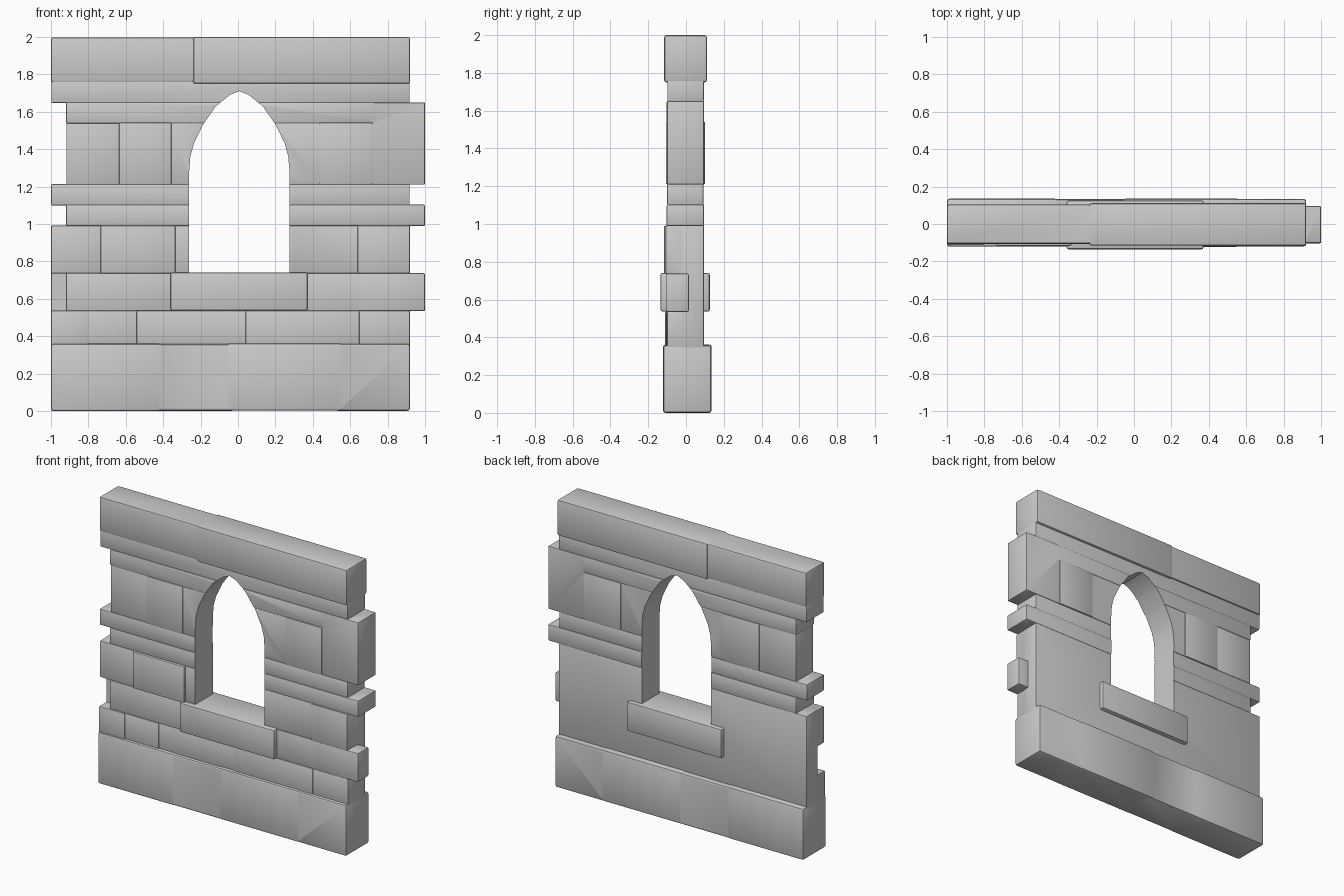
import bpy, bmesh

if "Cube" in bpy.data.objects:
    bpy.data.objects.remove(bpy.data.objects["Cube"])


def add_block(bm, x0, x1, y0, y1, z0, z1, bevel=0.008):
    """Add one bevelled stone block to a bmesh."""
    verts = bmesh.ops.create_cube(bm, size=1)["verts"]
    for v in verts:
        v.co = (x0 + (v.co.x + 0.5) * (x1 - x0),
                y0 + (v.co.y + 0.5) * (y1 - y0),
                z0 + (v.co.z + 0.5) * (z1 - z0))
    if bevel:
        edges = list({e for v in verts for e in v.link_edges})
        bmesh.ops.bevel(bm, geom=edges, offset=bevel, segments=2,
                        profile=0.5, affect='EDGES')


def to_object(name, bm):
    bmesh.ops.recalc_face_normals(bm, faces=bm.faces)
    mesh = bpy.data.meshes.new(name)
    bm.to_mesh(mesh)
    bm.free()
    ob = bpy.data.objects.new(name, mesh)
    bpy.context.collection.objects.link(ob)
    return ob


def masonry(name, blocks, cutter, bevel):
    """Merge overlapping blocks into one skin and cut the window opening."""
    bm = bmesh.new()
    for b in blocks:
        add_block(bm, *b[:6], bevel=b[6] if len(b) > 6 else bevel)
    ob = to_object(name, bm)
    mod = ob.modifiers.new("opening", 'BOOLEAN')
    mod.operation, mod.solver, mod.use_self = 'DIFFERENCE', 'EXACT', True
    mod.object = cutter
    bpy.ops.object.select_all(action='DESELECT')
    bpy.context.view_layer.objects.active = ob
    ob.select_set(True)
    bpy.ops.object.modifier_apply(modifier=mod.name)
    bpy.ops.object.shade_smooth_by_angle(angle=0.6)
    return ob


# Pointed window opening
half = [(0.268, 0.72), (0.268, 1.28), (0.262, 1.36), (0.243, 1.43),
        (0.195, 1.53), (0.125, 1.63), (0.05, 1.69)]
outline = half + [(0, 1.71)] + [(-x, z) for x, z in reversed(half)]
bm = bmesh.new()
face = bm.faces.new([bm.verts.new((x + 0.007, -0.4, z)) for x, z in outline])
ext = bmesh.ops.extrude_face_region(bm, geom=[face])["geom"]
for v in ext:
    if isinstance(v, bmesh.types.BMVert):
        v.co.y = 0.4
cutter = to_object("window_cutter", bm)
cutter.hide_render = True

# Solid core and the plain lower back slab
blocks = [(-0.915, 0.915, -0.093, 0.088, 0.33, 1.78, 0),
          (-1.0, 0.92, -0.03, 0.095, 0.34, 0.993)]

# Lower courses: z range, then stones as x0, x1, front y
lower = [
    (0.34, 0.537, [(-0.999, -0.80, -0.110), (-0.81, -0.54, -0.105),
                   (-0.55, 0.05, -0.099), (0.04, 0.65, -0.104),
                   (0.64, 0.919, -0.1)]),
    (0.535, 0.737, [(-0.92, -0.35, -0.103), (-0.36, 0.36, -0.098),
                    (0.35, 0.65, -0.1), (0.64, 1.0, -0.104)]),
    (0.735, 0.991, [(-0.999, -0.73, -0.099), (-0.735, -0.335, -0.117),
                    (-0.345, 0.3, -0.1), (0.29, 0.65, -0.098),
                    (0.64, 0.919, -0.108)]),
]
for z0, z1, stones in lower:
    for x0, x1, yf in stones:
        blocks.append((x0, x1, yf, 0.015, z0, z1))

# Upper courses run through the full thickness: stones as x0, x1, front, back
upper = [
    (0.989, 1.103, [(-0.92, 1.0, -0.102, 0.096)]),
    (1.1, 1.213, [(-1.0, 0.918, -0.1, 0.093)]),
    (1.21, 1.542, [(-0.918, -0.63, -0.098, 0.094), (-0.635, -0.355, -0.107, 0.101),
                   (-0.365, 0.445, -0.1, 0.095), (0.435, 0.72, -0.107, 0.101)]),
    (1.21, 1.65, [(0.71, 1.0, -0.101, 0.0955)]),
    (1.538, 1.651, [(-0.92, 0.73, -0.1025, 0.0965)]),
    (1.647, 1.775, [(-0.998, 0.918, -0.099, 0.094)]),
]
for z0, z1, stones in upper:
    for x0, x1, yf, yb in stones:
        blocks.append((x0, x1, yf, yb, z0, z1))
masonry("wall_stones", blocks, cutter, 0.007)

# Base course
masonry("base_course", [
    (-1.0, -0.41, -0.121, 0.135, 0.0, 0.36),
    (-0.45, -0.02, -0.119, 0.133, 0.001, 0.358),
    (-0.06, 0.56, -0.122, 0.136, 0.002, 0.361),
    (0.52, 0.92, -0.12, 0.134, 0.0015, 0.359)], cutter, 0.013)

# Coping course
masonry("coping_course", [
    (-1.0, -0.2, -0.106, 0.104, 1.757, 1.998),
    (-0.24, 0.92, -0.116, 0.111, 1.75, 2.0)], cutter, 0.012)

# Window sill
bm = bmesh.new()
add_block(bm, -0.36, 0.372, -0.135, 0.126, 0.537, 0.741, 0.01)
sill = to_object("window_sill", bm)
bpy.ops.object.select_all(action='DESELECT')
bpy.context.view_layer.objects.active = sill
sill.select_set(True)
bpy.ops.object.shade_smooth_by_angle(angle=0.6)

# Drop the helper
bpy.data.objects.remove(cutter, do_unlink=True)
